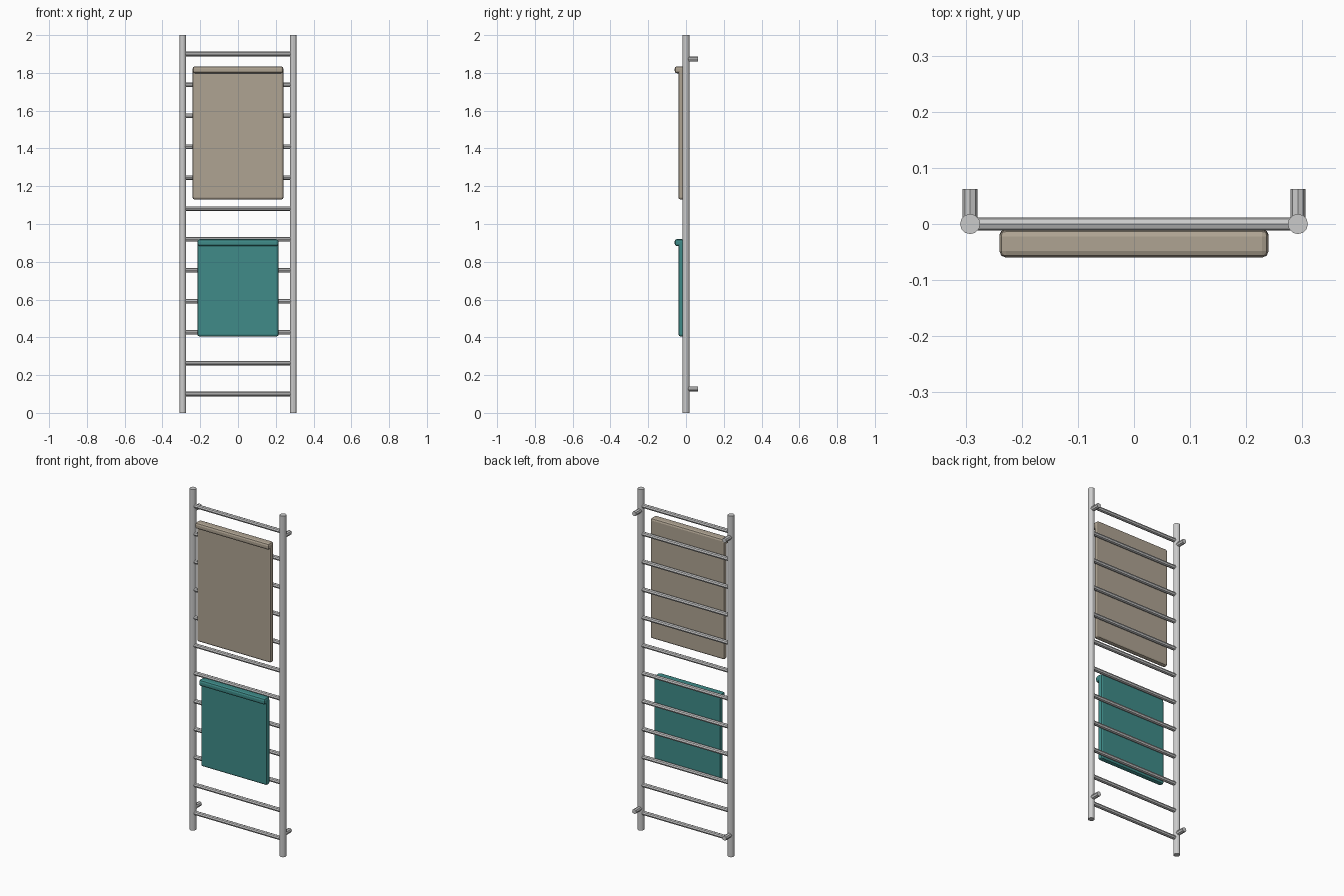
import bpy, math
from mathutils import Vector

if "Cube" in bpy.data.objects:
    bpy.data.objects.remove(bpy.data.objects["Cube"])


def rod(name, a, b, r, sides):
    a, b = Vector(a), Vector(b)
    d = b - a
    bpy.ops.mesh.primitive_cylinder_add(vertices=sides, radius=r, depth=d.length, location=(a + b) / 2)
    o = bpy.context.object
    o.name = name
    o.rotation_euler = d.to_track_quat('Z', 'Y').to_euler()
    return o


def soft_box(name, lo, hi, bevel, mat):
    lo, hi = Vector(lo), Vector(hi)
    bpy.ops.mesh.primitive_cube_add(size=1, location=(lo + hi) / 2)
    o = bpy.context.object
    o.name = name
    o.scale = hi - lo
    bpy.ops.object.transform_apply(location=False, rotation=False, scale=True)
    m = o.modifiers.new("soft_edges", 'BEVEL')
    m.width, m.segments = bevel, 2
    o.data.materials.append(mat)
    return o


def towel(name, half, bottom, top, color):
    mat = bpy.data.materials.new(name + "_cloth")
    mat.diffuse_color = color
    mat.use_nodes = True
    mat.node_tree.nodes["Principled BSDF"].inputs["Base Color"].default_value = mat.diffuse_color
    # hanging sheet
    soft_box(name + "_sheet", (-half, -0.04, bottom), (half, -0.01, top - 0.01), 0.01, mat)
    # folded roll over the top
    soft_box(name + "_fold", (-half, -0.06, top - 0.037), (half, -0.01, top), 0.012, mat)


# side posts with wall brackets
POST_X = 0.292
for side, s in (("left", -1), ("right", 1)):
    x = s * POST_X
    rod(side + "_post", (x, 0, 0), (x, 0, 2), 0.018, 12)
    for level, z in (("lower", 0.127), ("upper", 1.873)):
        rod(f"{side}_{level}_wall_bracket", (x, 0, z), (x, 0.0625, z), 0.0135, 8)

# rungs
for i in range(12):
    z = 0.1 + i * 1.8 / 11
    rod(f"rung_{i + 1}", (-POST_X, 0, z), (POST_X, 0, z), 0.012, 8)

# towels
towel("bath_towel", 0.24, 1.13, 1.835, (0.43, 0.37, 0.29, 1))
towel("hand_towel", 0.215, 0.405, 0.92, (0.05, 0.26, 0.25, 1))
